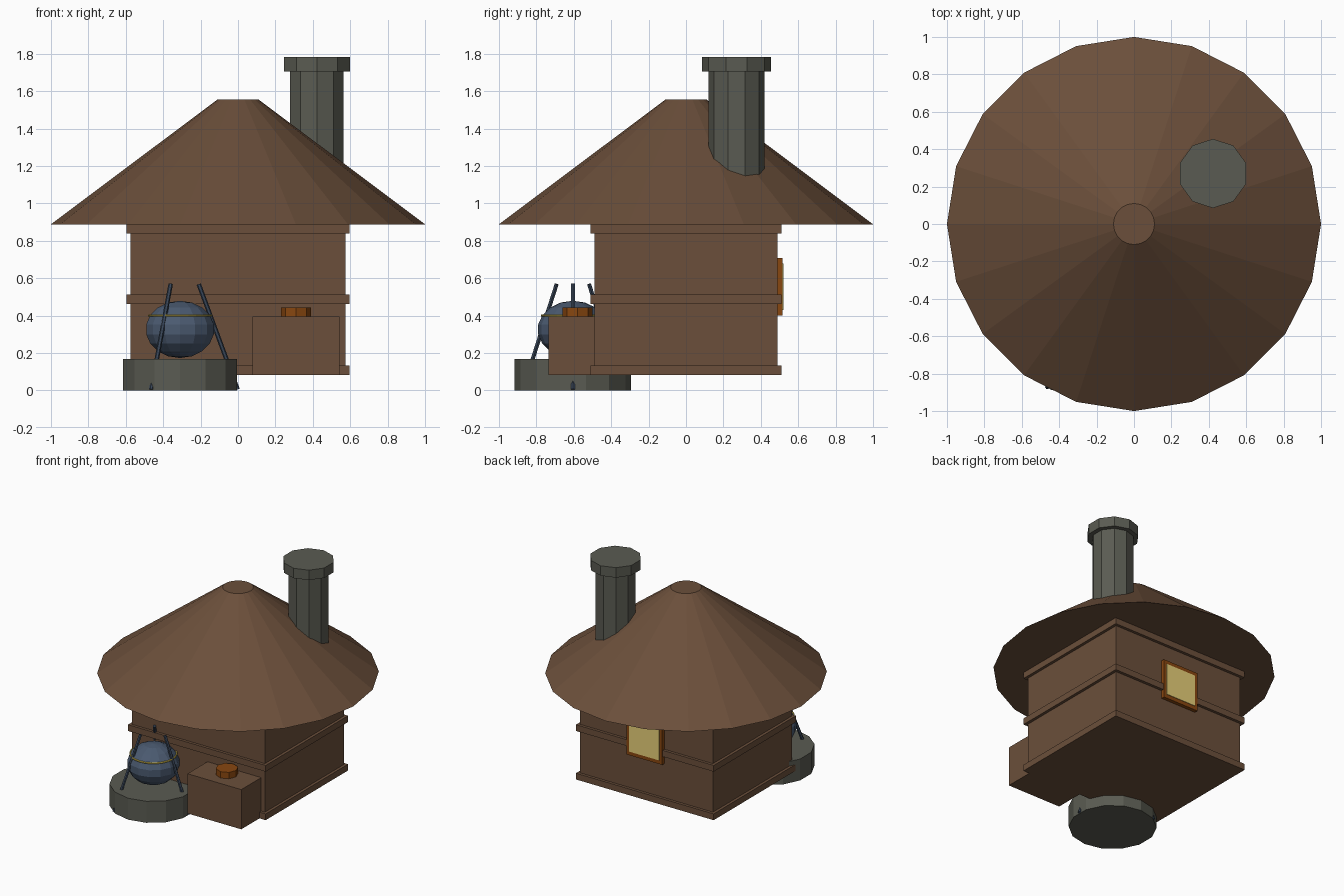
import bpy, math
from mathutils import Vector

if "Cube" in bpy.data.objects:
    bpy.data.objects.remove(bpy.data.objects["Cube"])


def mat(name, r, g, b):
    m = bpy.data.materials.new(name)
    m.diffuse_color = (r, g, b, 1)
    m.use_nodes = True
    m.node_tree.nodes["Principled BSDF"].inputs["Base Color"].default_value = m.diffuse_color
    return m


WOOD = mat("brown wood", .147, .078, .043)
STONE = mat("grey stone", .102, .105, .084)
IRON = mat("blue iron", .069, .102, .162)
DARK = mat("dark iron", .040, .061, .098)
ORANGE = mat("orange wood", .250, .063, .005)
GLOW = mat("window glow", .80, .63, .19)
GOLD = mat("gold band", .68, .52, .08)


def finish(name, m):
    o = bpy.context.object
    o.name = name
    o.data.materials.append(m)
    return o


def box(name, m, x, y, z):
    """Box from (min, max) ranges."""
    bpy.ops.mesh.primitive_cube_add(size=1, location=[(a + b) / 2 for a, b in (x, y, z)])
    o = finish(name, m)
    o.scale = [b - a for a, b in (x, y, z)]
    return o


def tube(name, m, x, y, z0, z1, r0, r1, n):
    bpy.ops.mesh.primitive_cone_add(vertices=n, radius1=r0, radius2=r1, depth=z1 - z0,
                                    location=(x, y, (z0 + z1) / 2))
    return finish(name, m)


# Walls and trim bands
box("walls", WOOD, (-.575, .575), (-.488, .488), (.085, .885))
for label, z0 in (("bottom", .083), ("middle", .463), ("top", .84)):
    box(label + "_trim", WOOD, (-.597, .597), (-.51, .51), (z0, z0 + .049))

# Roof and chimney
tube("roof", WOOD, 0, 0, .888, 1.555, 1.0, .11, 20)
tube("chimney_shaft", STONE, .422, .27, 1.0, 1.71, .15, .15, 10)
tube("chimney_cap", STONE, .422, .27, 1.705, 1.783, .185, .185, 10)

# Bench with a small bowl
box("bench", WOOD, (.077, .543), (-.735, -.48), (.083, .394))
tube("bowl", ORANGE, .31, -.58, .39, .444, .08, .08, 8)

# Back window: frame and glowing pane
box("window_frame", ORANGE, (-.155, .155), (.48, .516), (.40, .708))
box("window_pane", GLOW, (-.13, .13), (.513, .52), (.43, .678))

# Fire pit, cauldron and its band
PX, PY = -.31, -.605
tube("fire_pit", STONE, PX, PY, 0, .168, .312, .312, 14)
bpy.ops.mesh.primitive_uv_sphere_add(segments=14, ring_count=9, radius=1, location=(PX, PY, .326))
pot = finish("cauldron", IRON)
pot.scale = (.188, .188, .153)
bpy.ops.mesh.primitive_torus_add(major_segments=24, minor_segments=6, major_radius=.166,
                                 minor_radius=.006, location=(PX, PY, .40))
finish("cauldron_band", GOLD)

# Tripod legs
for i in range(3):
    a = i * math.tau / 3
    d = Vector((math.cos(a), math.sin(a), 0))
    lo = Vector((PX, PY, .005)) + d * .308
    hi = Vector((PX, PY, .568)) + d * .1
    bpy.ops.mesh.primitive_cylinder_add(vertices=6, radius=.012, depth=(hi - lo).length,
                                        location=(lo + hi) / 2)
    leg = finish("tripod_leg_%d" % (i + 1), DARK)
    leg.rotation_euler = (hi - lo).to_track_quat('Z', 'Y').to_euler()
